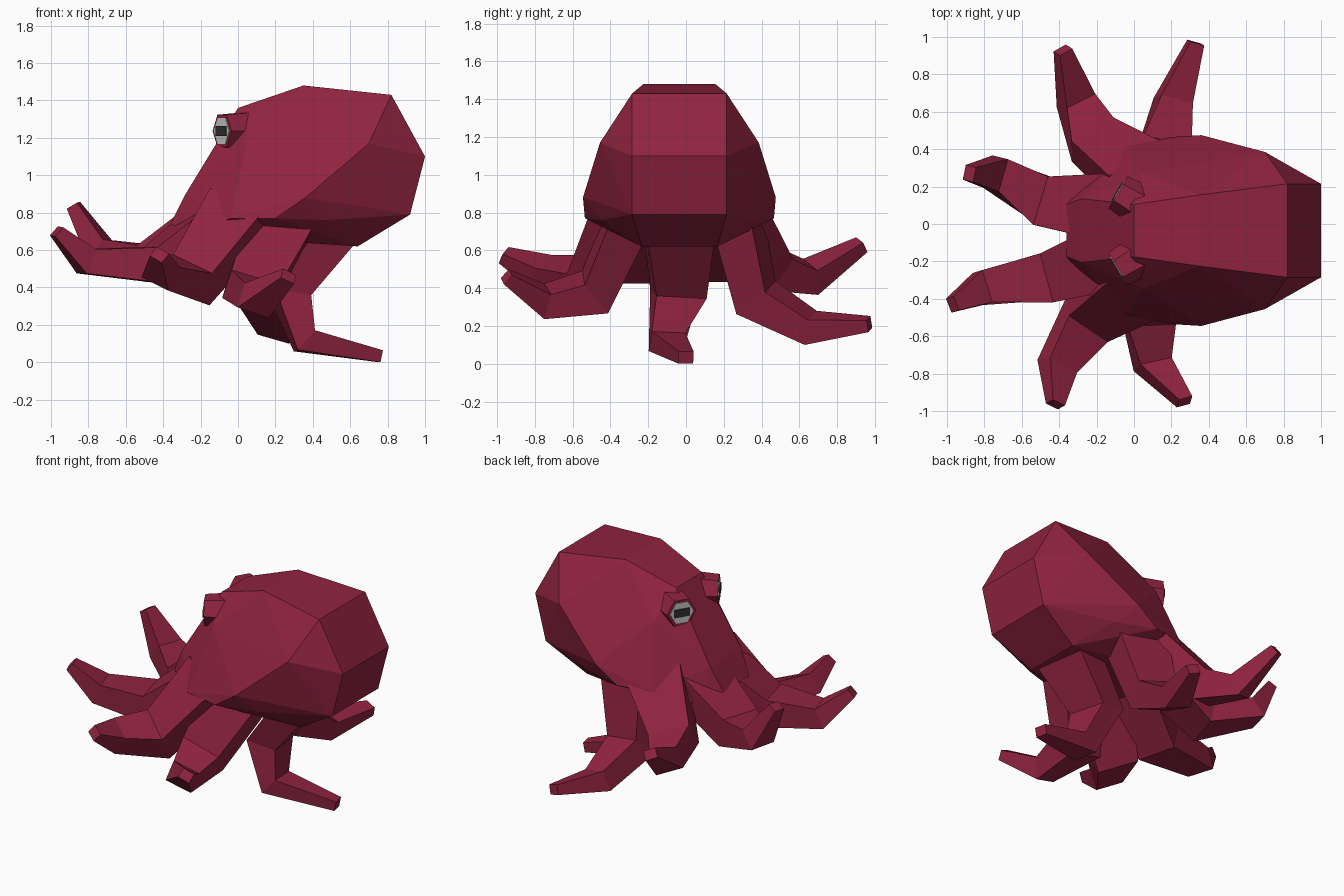
import bpy, bmesh
from mathutils import Vector, Matrix

if "Cube" in bpy.data.objects:
    bpy.data.objects.remove(bpy.data.objects["Cube"])

def material(name, rgb):
    m = bpy.data.materials.new(name)
    m.diffuse_color = (*rgb, 1)
    m.use_nodes = True
    m.node_tree.nodes["Principled BSDF"].inputs["Base Color"].default_value = m.diffuse_color
    return m

SKIN = material("skin", (0.28, 0.017, 0.05))
GREY = material("eye_grey", (0.62, 0.62, 0.62))
DARK = material("pupil_dark", (0.03, 0.03, 0.03))
MID = -0.035  # symmetry plane of the body

def finish(name, bm, mat):
    bmesh.ops.recalc_face_normals(bm, faces=bm.faces[:])
    me = bpy.data.meshes.new(name)
    bm.to_mesh(me)
    bm.free()
    me.materials.append(mat)
    ob = bpy.data.objects.new(name, me)
    bpy.context.collection.objects.link(ob)
    return ob

# Body: faceted hull of mirrored profile points (x, half width, z)
profile = [(0.35, 0.19, 1.48), (0.82, 0.25, 1.43), (1.0, 0.25, 1.10), (0.92, 0.25, 0.79),
           (0.64, 0.20, 0.62), (0.70, 0.42, 1.17), (0.36, 0.51, 0.88), (0.47, 0.41, 0.76),
           (0.20, 0.50, 0.77), (0.0, 0.14, 1.36), (0.05, 0.31, 1.18), (-0.28, 0.17, 0.90),
           (-0.04, 0.45, 0.77), (-0.36, 0.14, 0.74), (-0.25, 0.28, 0.68), (0.1, 0.3, 0.68)]
bm = bmesh.new()
for x, w, z in profile:
    for s in (1, -1):
        bm.verts.new((x, MID + s * w, z))
hull = bmesh.ops.convex_hull(bm, input=bm.verts[:])
loose = {g for g in hull["geom_interior"] + hull["geom_unused"] if isinstance(g, bmesh.types.BMVert)}
bmesh.ops.delete(bm, geom=list(loose), context='VERTS')
body = finish("body_with_arms", bm, SKIN)
parts = []  # skin parts that get fused into the body

# Arms: four-sided tapering tubes through root, knee, bend and tip; roll tilts the section
SIZES = [(0.36, 0.21), (0.27, 0.20), (0.18, 0.14), (0.08, 0.065)]

def arm(name, pts, roll=0.0):
    p = [Vector(q) for q in pts]
    flat = (p[-1] - p[0]).to_2d().normalized()
    side = Vector((-flat.y, flat.x, roll)).normalized()
    bm = bmesh.new()
    rings = []
    for i, (w, h) in enumerate(SIZES):
        t = Vector()
        if i > 0:
            t += (p[i] - p[i - 1]).normalized()
        if i < 3:
            t += (p[i + 1] - p[i]).normalized()
        t.normalize()
        across = (side - t * side.dot(t) * 0.6).normalized()
        up = t.cross(across).normalized()
        rings.append([bm.verts.new(p[i] + across * w / 2 * a + up * h / 2 * b)
                      for a, b in ((1, 1), (-1, 1), (-1, -1), (1, -1))])
    for r0, r1 in zip(rings, rings[1:]):
        for k in range(4):
            n = (k + 1) % 4
            bm.faces.new((r0[k], r0[n], r1[n], r1[k]))
    bm.faces.new(rings[0])
    bm.faces.new(rings[-1])
    parts.append(finish(name, bm, SKIN))

arm("arm_left_front", [(-0.10, 0.08, 0.80), (-0.48, 0.12, 0.53), (-0.74, 0.27, 0.60), (-0.88, 0.27, 0.84)])
arm("arm_right_front", [(-0.09, -0.16, 0.79), (-0.44, -0.28, 0.52), (-0.81, -0.34, 0.54), (-0.97, -0.43, 0.70)])
arm("arm_left_middle", [(0.03, 0.27, 0.80), (-0.22, 0.45, 0.51), (-0.31, 0.66, 0.46), (-0.38, 0.93, 0.63)], 0.35)
arm("arm_right_middle", [(0.02, -0.33, 0.81), (-0.25, -0.51, 0.44), (-0.41, -0.76, 0.48), (-0.42, -0.965, 0.575)], -0.4)
arm("arm_left_rear", [(0.22, 0.27, 0.78), (0.15, 0.37, 0.35), (0.21, 0.66, 0.19), (0.33, 0.97, 0.21)], 0.3)
arm("arm_right_rear", [(0.24, -0.30, 0.79), (0.07, -0.48, 0.38), (0.10, -0.75, 0.33), (0.27, -0.95, 0.46)], -0.3)
arm("arm_back", [(0.53, -0.04, 0.72), (0.27, -0.04, 0.37), (0.355, -0.10, 0.115), (0.76, 0.0, 0.033)])

# Eyes: hexagonal lid, grey eyeball and slit pupil, angled outwards
for s, label in ((1, "left"), (-1, "right")):
    axis = Vector((-0.85, 0.5 * s, 0)).normalized()
    tang = Vector((0, 0, 1)).cross(axis)
    basis = Matrix((Vector((0, 0, 1)), tang, axis)).transposed().to_4x4()
    place = Matrix.Translation((-0.085, MID + s * 0.205, 1.237)) @ basis

    def hexagon(name, r_back, r_front, front, depth, mat):
        bm = bmesh.new()
        bmesh.ops.create_cone(bm, cap_ends=True, segments=6, radius1=r_back,
                              radius2=r_front, depth=depth)
        bm.transform(place @ Matrix.Translation((0, 0, front - depth / 2)))
        return finish(name, bm, mat)

    parts.append(hexagon(label + "_eyelid", 0.125, 0.10, 0, 0.28, SKIN))
    hexagon(label + "_eyeball", 0.085, 0.080, 0.004, 0.05, GREY)
    bm = bmesh.new()
    bmesh.ops.create_cube(bm, size=1)
    bm.transform(place @ Matrix.Diagonal((0.055, 0.11, 0.018, 1)))
    finish(label + "_pupil", bm, DARK)

# Fuse arms and eyelids into one continuous skin
for part in parts:
    mod = body.modifiers.new(part.name, 'BOOLEAN')
    mod.operation = 'UNION'
    mod.solver = 'EXACT'
    mod.object = part
fused = bpy.data.meshes.new_from_object(body.evaluated_get(bpy.context.evaluated_depsgraph_get()))
body.modifiers.clear()
body.data = fused
for part in parts:
    bpy.data.objects.remove(part)
